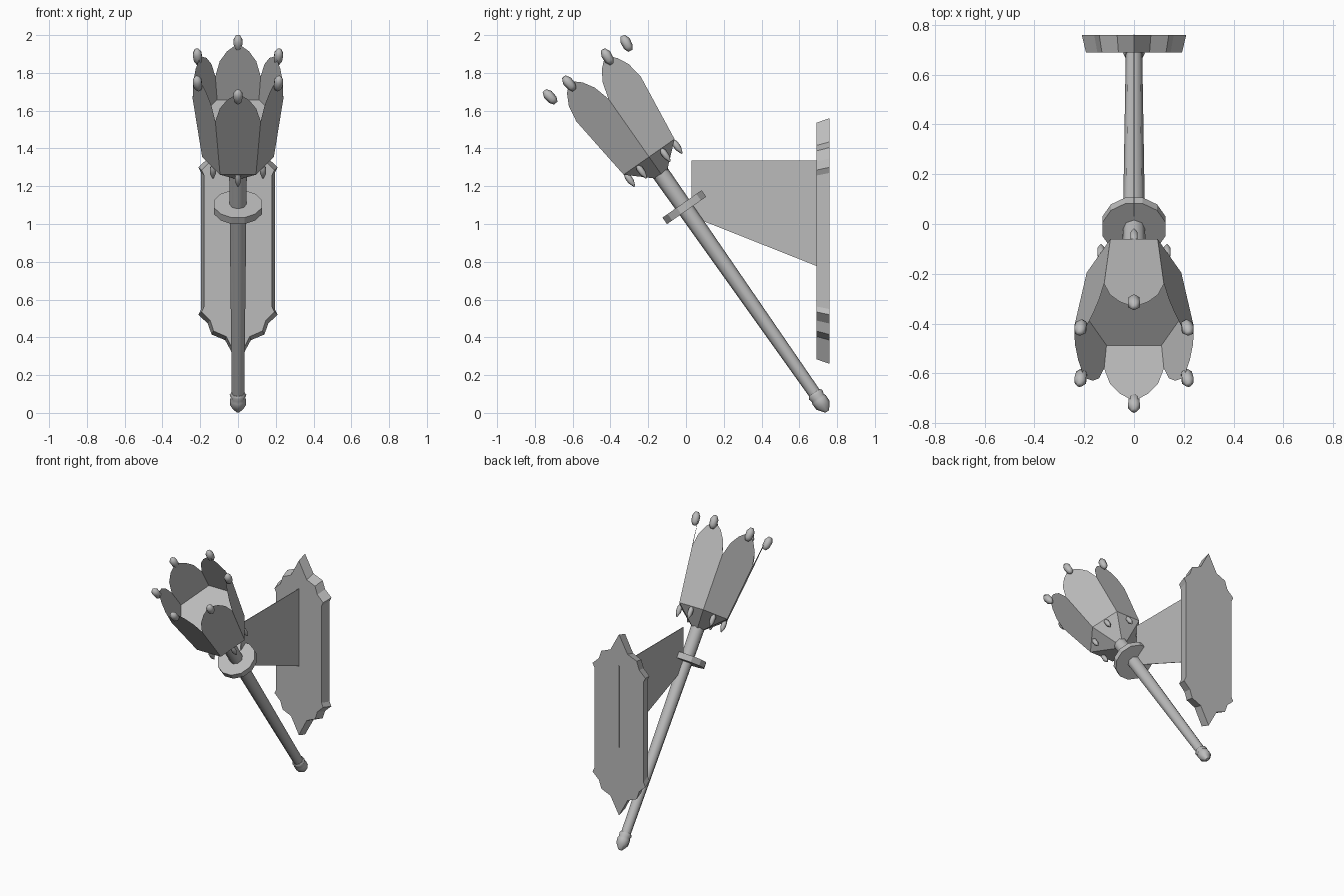
import bpy, bmesh, math
from mathutils import Matrix, Vector

cube = bpy.data.objects.get("Cube")
if cube:
    bpy.data.objects.remove(cube, do_unlink=True)

grey = bpy.data.materials.new("plain grey")
grey.use_nodes = True
COLOUR = (0.5, 0.5, 0.5, 1)
grey.diffuse_color = COLOUR
grey.node_tree.nodes["Principled BSDF"].inputs["Base Color"].default_value = COLOUR

# Frame of the leaning torch: local z runs up the shaft, origin at the collar
TILT = Matrix.Translation((0, -0.009, 1.089)) @ Matrix.Rotation(math.radians(35), 4, "X")


def finish(name, bm, matrix=Matrix.Identity(4), smooth=None, normals=True):
    bmesh.ops.remove_doubles(bm, verts=bm.verts, dist=0.0005)
    if normals:
        bmesh.ops.recalc_face_normals(bm, faces=bm.faces)
    mesh = bpy.data.meshes.new(name)
    bm.to_mesh(mesh)
    bm.free()
    mesh.materials.append(grey)
    obj = bpy.data.objects.new(name, mesh)
    bpy.context.collection.objects.link(obj)
    obj.matrix_world = matrix
    if smooth:
        bpy.ops.object.select_all(action="DESELECT")
        obj.select_set(True)
        bpy.context.view_layer.objects.active = obj
        bpy.ops.object.shade_smooth_by_angle(angle=math.radians(smooth))
    return obj


def lathe(name, profile, sides, matrix, smooth=None, turn=0.0):
    """Revolve (height, radius) pairs about local z, with closed ends."""
    bm = bmesh.new()
    rings = []
    for h, r in profile:
        angles = [turn + math.tau * i / sides for i in range(sides)]
        rings.append([bm.verts.new((r * math.cos(a), r * math.sin(a), h)) for a in angles])
    for low, high in zip(rings, rings[1:]):
        for i in range(sides):
            j = (i + 1) % sides
            bm.faces.new((low[i], low[j], high[j], high[i]))
    bm.faces.new(rings[0][::-1])
    bm.faces.new(rings[-1])
    return finish(name, bm, matrix, smooth)


# Shaft, end knob and collar
lathe("shaft", [(-1.22, 0.033), (0.24, 0.047)], 8, TILT, 50)
lathe("end_knob", [(-1.2, 0.036), (-1.212, 0.044), (-1.232, 0.038), (-1.245, 0.043),
                   (-1.28, 0.042), (-1.32, 0.012)], 8, TILT, 50)
lathe("collar", [(-0.021, 0.131), (0.021, 0.131)], 12, TILT, turn=math.pi / 12)

# Six-sided cup whose walls end in pointed petals
BASE, HIP, RIM = (0.213, 0.045), (0.325, 0.19), (0.70, 0.24)
FLAT = math.cos(math.pi / 6)
SLOPE = (RIM[1] - HIP[1]) * FLAT / (RIM[0] - HIP[0])


def wall(h):
    """Distance from the axis to a wall's middle at height h."""
    return HIP[1] * FLAT + SLOPE * (h - HIP[0])


petal_edge = [(0.79, 0.097), (0.85, 0.058), (0.882, 0.018)]
bm = bmesh.new()
for k in range(6):
    spin = Matrix.Rotation(math.pi / 6 + k * math.pi / 3, 3, "Z")

    def point(h, d, w):
        return bm.verts.new(spin @ Vector((d, w, h)))

    def corners(ring):
        return [point(ring[0], ring[1] * FLAT, s * ring[1] / 2) for s in (-1, 1)]

    b, lo, up = corners(BASE), corners(HIP), corners(HIP)
    bm.faces.new((b[0], b[1], lo[1], lo[0]))
    rim = corners(RIM)
    right = [point(h, wall(h), w) for h, w in petal_edge]
    left = [point(h, wall(h), -w) for h, w in reversed(petal_edge)]
    bm.faces.new([up[0], up[1], rim[1]] + right + left + [rim[0]])
finish("petal_cup", bm, TILT)

# Floor inside the cup
bm = bmesh.new()
FLOOR = 0.56
r = wall(FLOOR) / FLAT
bm.faces.new([bm.verts.new((r * math.cos(k * math.pi / 3), r * math.sin(k * math.pi / 3), FLOOR))
              for k in range(6)])
finish("cup_floor", bm, TILT, normals=False)

# Buds on the petal tips and thorns under the cup
bud = [(-0.045, 0.012), (-0.022, 0.025), (0.018, 0.027), (0.045, 0.012)]
thorn = [(-0.045, 0.004), (-0.012, 0.017), (0.02, 0.017), (0.042, 0.008)]
for k in range(6):
    spin = TILT @ Matrix.Rotation(math.pi / 6 + k * math.pi / 3, 4, "Z")
    lean = Matrix.Rotation(math.radians(8), 4, "Y")
    lathe(f"petal_bud_{k + 1}", bud, 6, spin @ Matrix.Translation((0.247, 0, 0.886)) @ lean, 70)
    lathe(f"cup_thorn_{k + 1}", thorn, 6, spin @ Matrix.Translation((0.153, 0, 0.285)), 70)

# Wall plate: scalloped outline mirrored both ways, smaller at the front
MID = 0.91
quarter = [(0, 0.65), (0.068, 0.525), (0.14, 0.495), (0.16, 0.437), (0.21, 0.39), (0.195, 0.36)]
half = quarter + [(x, -z) for x, z in reversed(quarter)]
outline = half + [(-x, z) for x, z in reversed(half[1:-1])]
bm = bmesh.new()
back = [bm.verts.new((x, 0.76, MID + z)) for x, z in outline]
front = [bm.verts.new((x * 0.92, 0.69, MID + z * 0.963)) for x, z in outline]
bm.faces.new(back)
bm.faces.new(front[::-1])
for i in range(len(outline)):
    j = (i + 1) % len(outline)
    bm.faces.new((back[i], back[j], front[j], front[i]))
finish("wall_plate", bm)

# Thin bracket between plate and shaft
bracket = [(0.03, 1.335), (0.761, 1.335), (0.761, 0.75), (0.08, 1.02), (0.03, 1.045)]
bm = bmesh.new()
sheet = bm.faces.new([bm.verts.new((-0.002, y, z)) for y, z in bracket])
extruded = bmesh.ops.extrude_face_region(bm, geom=[sheet])["geom"]
bmesh.ops.translate(bm, vec=(0.004, 0, 0),
                    verts=[v for v in extruded if isinstance(v, bmesh.types.BMVert)])
finish("bracket", bm)
